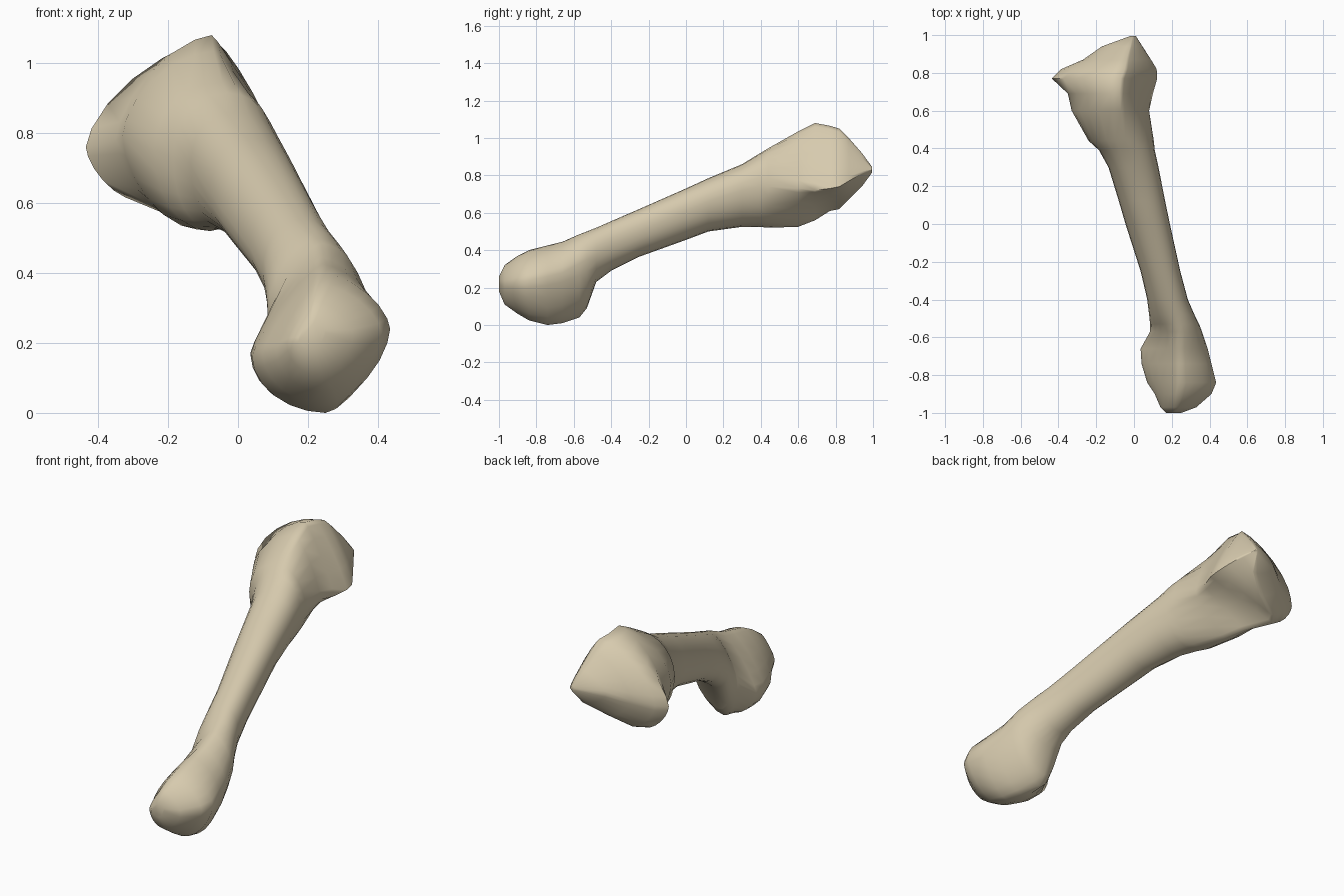
import bpy
import bmesh
import math

SIDES_PER_QUARTER = 6

cube = bpy.data.objects.get("Cube")
if cube:
    bpy.data.objects.remove(cube, do_unlink=True)

# One flat bone colour
bone_mat = bpy.data.materials.new("bone_tan")
bone_mat.use_nodes = True
tan = (0.68, 0.595, 0.425, 1.0)
bone_mat.diffuse_color = tan
shader = bone_mat.node_tree.nodes["Principled BSDF"]
shader.inputs["Base Color"].default_value = tan
shader.inputs["Roughness"].default_value = 0.8

# Each section: y, then left (x, z), right (x, z), bottom (x, z), top (x, z)
lower_knob = [
    (-1.0, (.17, .21), (.25, .23), (.21, .18), (.21, .26)),
    (-.97, (.14, .2), (.33, .22), (.22, .11), (.22, .32)),
    (-.9, (.11, .18), (.41, .23), (.24, .06), (.23, .37)),
    (-.84, (.07, .17), (.435, .24), (.25, .025), (.24, .4)),
    (-.74, (.04, .16), (.41, .26), (.25, 0), (.24, .425)),
    (-.66, (.035, .17), (.39, .28), (.22, .01), (.24, .445)),
    (-.57, (.085, .24), (.36, .33), (.17, .04), (.24, .485)),
    (-.53, (.085, .3), (.345, .35), (.17, .09), (.23, .5)),
    (-.48, (.08, .35), (.32, .38), (.17, .23), (.22, .52)),
]
shaft = [
    (-.4, (.07, .4), (.285, .43), (.17, .29), (.19, .555)),
    (-.25, (.035, .47), (.245, .5), (.13, .365), (.15, .62)),
    (0, (-.045, .58), (.19, .61), (.06, .455), (.08, .73)),
    (.12, (-.08, .63), (.165, .66), (.02, .5), (.04, .785)),
    (.3, (-.135, .71), (.13, .72), (-.04, .525), (-.01, .86)),
]
upper_head = [
    (.39, (-.185, .73), (.11, .74), (-.07, .525), (-.03, .915)),
    (.44, (-.24, .75), (.105, .74), (-.08, .52), (-.045, .945)),
    (.6, (-.33, .79), (.08, .73), (-.12, .525), (-.07, 1.035)),
    (.69, (-.35, .78), (.1, .72), (-.18, .56), (-.075, 1.08)),
    (.77, (-.435, .76), (.123, .73), (-.3, .61), (-.07, 1.065)),
    (.82, (-.385, .77), (.12, .74), (-.25, .62), (-.05, 1.05)),
    (.87, (-.27, .79), (.09, .77), (-.14, .67), (-.04, 1.0)),
    (.94, (-.17, .82), (.045, .81), (-.03, .74), (-.02, .92)),
    (.995, (-.02, .83), (.01, .83), (-.005, .815), (-.005, .845)),
]

# Corner shape, clockwise from upper right: 1 is an ellipse, 2 is straight
KNOB_CORNERS = (1.25, 1.25, 1.05, 1.6)
SHAFT_CORNERS = (.94, .94, .94, .94)
HEAD_CORNERS = (1.7, 2.0, 1.3, 1.3)


def corner_powers(y):
    """Blend the corner shapes from the knob through the shaft to the head."""
    knob = min(max((-.45 - y) / .2, 0), 1)
    head = min(max((y - .4) / .3, 0), 1)
    return [s + (k - s) * knob + (h - s) * head
            for k, s, h in zip(KNOB_CORNERS, SHAFT_CORNERS, HEAD_CORNERS)]


def quarter(start, end, along_x, power):
    """Points of a rounded corner, from one extreme towards the next."""
    points = []
    for i in range(SIDES_PER_QUARTER):
        angle = math.pi / 2 * i / SIDES_PER_QUARTER
        a, b = math.sin(angle) ** power, 1 - math.cos(angle) ** power
        u, v = (a, b) if along_x else (b, a)
        points.append((start[0] + (end[0] - start[0]) * u,
                       start[1] + (end[1] - start[1]) * v))
    return points


def outline(section):
    """Closed ring through the four extremes of a section."""
    y, left, right, bottom, top = section
    extremes = (top, right, bottom, left)
    ring = []
    for i, power in enumerate(corner_powers(y)):
        ring += quarter(extremes[i], extremes[(i + 1) % 4], i % 2 == 0, power)
    return [(x, y, z) for x, z in ring]


# Bone: rings bridged along its length, closed at both ends
bm = bmesh.new()
rings = [[bm.verts.new(p) for p in outline(s)]
         for s in lower_knob + shaft + upper_head]
for ring_a, ring_b in zip(rings, rings[1:]):
    for i in range(len(ring_a)):
        j = (i + 1) % len(ring_a)
        bm.faces.new((ring_a[i], ring_a[j], ring_b[j], ring_b[i]))
bm.faces.new(rings[0])
bm.faces.new(rings[-1])
bmesh.ops.recalc_face_normals(bm, faces=bm.faces)

mesh = bpy.data.meshes.new("leg_bone")
bm.to_mesh(mesh)
bm.free()
mesh.materials.append(bone_mat)
bone = bpy.data.objects.new("leg_bone", mesh)
bpy.context.collection.objects.link(bone)

# Smooth shading with only the hardest creases kept
bpy.ops.object.select_all(action="DESELECT")
bone.select_set(True)
bpy.context.view_layer.objects.active = bone
bpy.ops.object.shade_smooth_by_angle(angle=math.radians(60))
